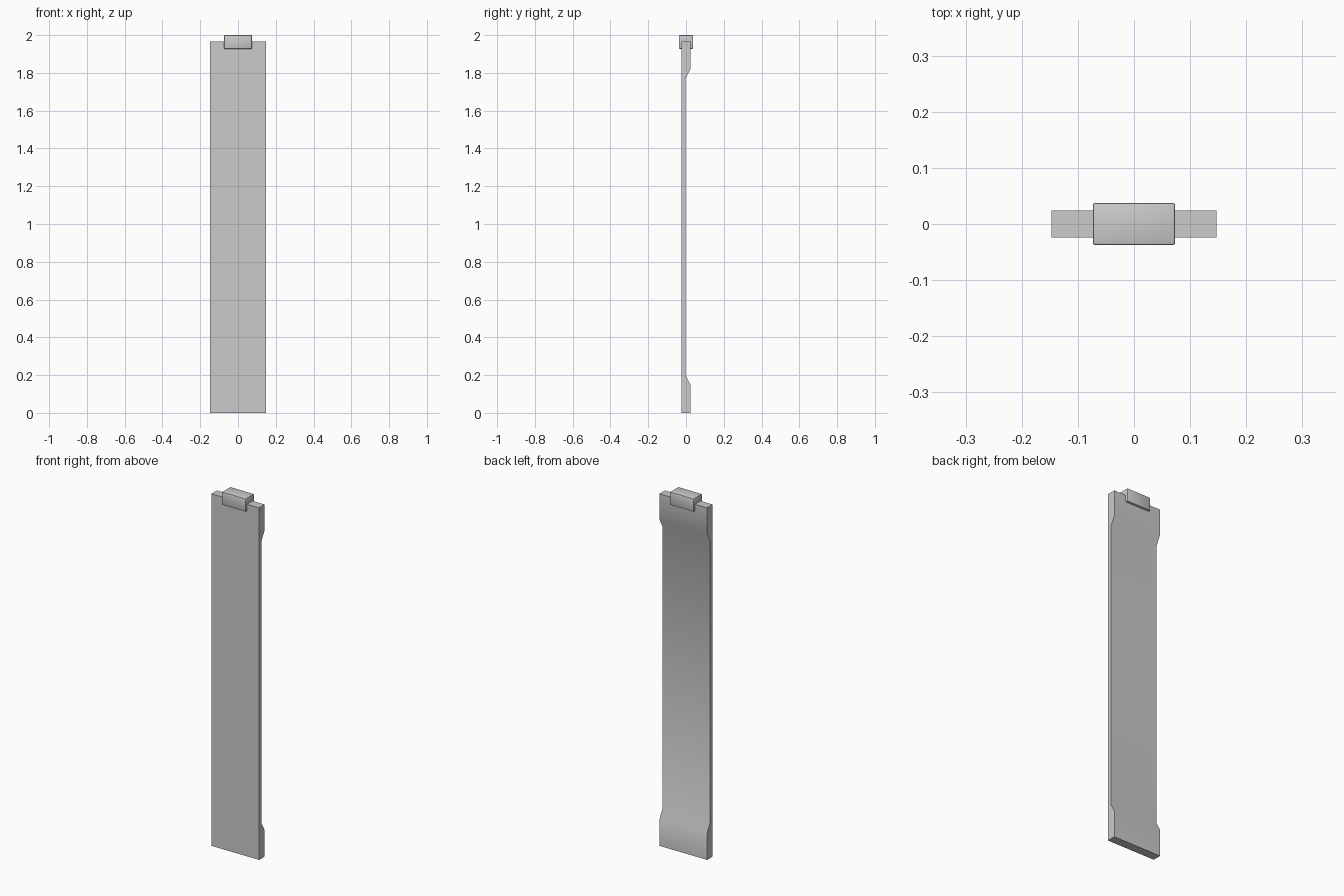
import bpy, bmesh, math

if "Cube" in bpy.data.objects:
    bpy.data.objects.remove(bpy.data.objects["Cube"])


def add_object(name, bm, angle):
    bmesh.ops.recalc_face_normals(bm, faces=bm.faces)
    mesh = bpy.data.meshes.new(name)
    bm.to_mesh(mesh)
    bm.free()
    obj = bpy.data.objects.new(name, mesh)
    bpy.context.collection.objects.link(obj)
    bpy.ops.object.select_all(action='DESELECT')
    obj.select_set(True)
    bpy.context.view_layer.objects.active = obj
    bpy.ops.object.shade_smooth_by_angle(angle=math.radians(angle))
    return obj


# long panel: side profile (y, z) with thick ends, extruded along x
front, back, thin = -0.0245, 0.0245, -0.002
profile = [(front, 0), (back, 0), (back, 0.147), (thin, 0.197),
           (thin, 1.772), (back, 1.822), (back, 1.965), (front, 1.965)]
half_width = 0.147
bm = bmesh.new()
face = bm.faces.new([bm.verts.new((-half_width, y, z)) for y, z in profile])
side = bmesh.ops.extrude_face_region(bm, geom=[face])
moved = [g for g in side["geom"] if isinstance(g, bmesh.types.BMVert)]
bmesh.ops.translate(bm, verts=moved, vec=(2 * half_width, 0, 0))
add_object("panel", bm, 32)

# block clipped over the top edge, with softened edges
bm = bmesh.new()
bmesh.ops.create_cube(bm, size=1)
bmesh.ops.scale(bm, verts=bm.verts, vec=(0.147, 0.075, 0.073))
bmesh.ops.translate(bm, verts=bm.verts, vec=(0, 0, 2 - 0.073 / 2))
bmesh.ops.bevel(bm, geom=bm.edges[:], offset=0.004, segments=2,
                profile=0.5, affect='EDGES')
add_object("top_block", bm, 40)
